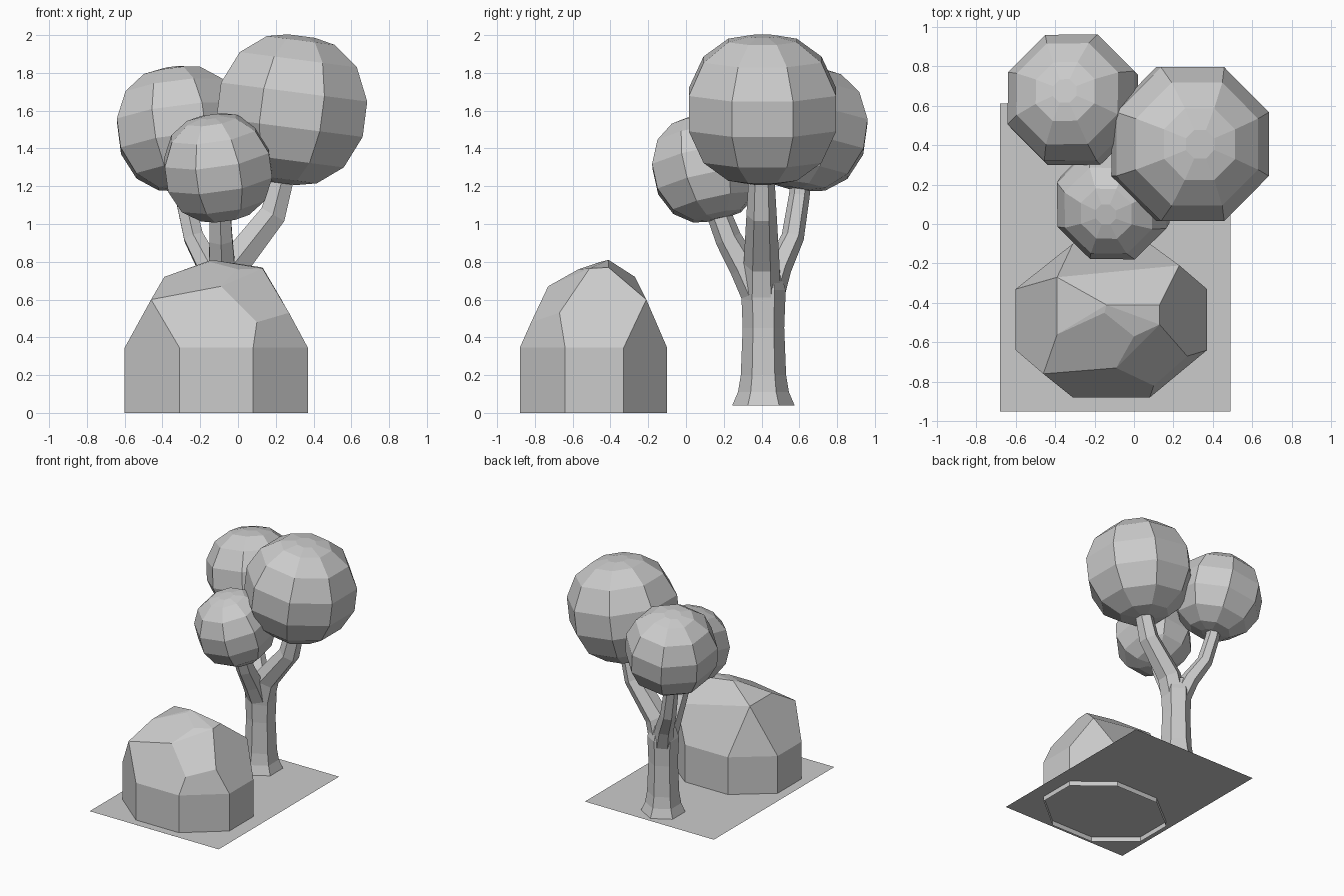
import bpy
import bmesh
from math import pi, cos, sin
from mathutils import Vector

cube = bpy.data.objects.get("Cube")
if cube:
    bpy.data.objects.remove(cube, do_unlink=True)

GREY = (0.6, 0.6, 0.6, 1.0)
grey = bpy.data.materials.new("plain_grey")
grey.use_nodes = True
grey.diffuse_color = GREY
grey.node_tree.nodes["Principled BSDF"].inputs["Base Color"].default_value = GREY


def finish(name, bm):
    """Turn a bmesh into a flat shaded object."""
    mesh = bpy.data.meshes.new(name)
    bm.to_mesh(mesh)
    bm.free()
    mesh.materials.append(grey)
    obj = bpy.data.objects.new(name, mesh)
    bpy.context.collection.objects.link(obj)
    return obj


def loft(name, path, radii, sides, phase, axis=None):
    """Closed tube through rings along a path; a fixed axis keeps rings parallel."""
    bm = bmesh.new()
    path = [Vector(p) for p in path]
    rings = []
    for i, (p, r) in enumerate(zip(path, radii)):
        ahead = path[min(i + 1, len(path) - 1)] - path[max(i - 1, 0)]
        turn = Vector((0, 0, 1)).rotation_difference(axis or ahead)
        angles = [phase + 2 * pi * k / sides for k in range(sides)]
        rings.append([bm.verts.new(p + turn @ Vector((r * cos(a), r * sin(a), 0)))
                      for a in angles])
    for low, high in zip(rings, rings[1:]):
        for k in range(sides):
            n = (k + 1) % sides
            bm.faces.new((low[k], low[n], high[n], high[k]))
    bm.faces.new(rings[0][::-1])
    bm.faces.new(rings[-1])
    return finish(name, bm)


def crown(name, centre, size, lean):
    """Faceted ball of leaves whose pole leans outward."""
    axis = Vector((lean[0], lean[1], 1)).normalized()
    upper = [(1.075, 0.24), (0.86, 0.68), (0.5, 0.94), (0.2, 1.0)]
    profile = [(r, -h) for r, h in reversed(upper)] + upper
    path = [Vector(centre) + axis * h * size for r, h in profile]
    return loft(name, path, [r * size for r, h in profile], 8, pi / 8, axis)


# Ground sheet
bm = bmesh.new()
bm.faces.new([bm.verts.new((x, y, 0.04)) for x, y in
              ((-0.68, -0.95), (0.49, -0.95), (0.49, 0.61), (-0.68, 0.61))])
finish("ground_sheet", bm)

# Boulder: upright octagonal wall with a chiselled top, open underneath
wall = [(-0.6, -0.33), (-0.6, -0.64), (-0.31, -0.88), (0.08, -0.88),
        (0.37, -0.64), (0.37, -0.33), (0.08, -0.1), (-0.31, -0.1)]
peaks = [(-0.46, -0.76, 0.6), (-0.09, -0.73, 0.67), (0.1, -0.82, 0.48),
         (0.27, -0.67, 0.53), (0, -0.57, 0.76), (0.13, -0.51, 0.765),
         (0.13, -0.41, 0.77), (-0.15, -0.45, 0.8), (-0.14, -0.41, 0.81),
         (-0.39, -0.27, 0.72), (-0.39, -0.56, 0.72), (0.23, -0.21, 0.6)]
bm = bmesh.new()
for p in [(x, y, z) for x, y in wall for z in (0, 0.345)] + peaks:
    bm.verts.new(p)
bmesh.ops.convex_hull(bm, input=bm.verts)
bmesh.ops.dissolve_limit(bm, angle_limit=0.06, verts=bm.verts, edges=bm.edges)
bmesh.ops.recalc_face_normals(bm, faces=bm.faces)
bmesh.ops.delete(bm, geom=[f for f in bm.faces if f.normal.z < -0.9],
                 context="FACES_ONLY")
finish("boulder", bm)

# Trunk with flared foot
heights = (0.04, 0.11, 0.2, 0.45, 0.65, 0.76)
loft("trunk", [(-0.08, 0.41, z) for z in heights],
     (0.165, 0.135, 0.12, 0.11, 0.118, 0.085), 6, pi / 2, Vector((0, 0, 1)))

# Branches
loft("left_branch", [(-0.07, 0.4, 0.6), (-0.02, 0.4, 0.79), (0.185, 0.4, 1.05),
                     (0.23, 0.4, 1.22), (0.26, 0.4, 1.4)],
     (0.1, 0.095, 0.08, 0.07, 0.06), 6, pi / 2)
loft("back_branch", [(-0.1, 0.44, 0.62), (-0.15, 0.49, 0.77), (-0.235, 0.565, 0.93),
                     (-0.285, 0.6, 1.15), (-0.3, 0.62, 1.35)],
     (0.08, 0.07, 0.06, 0.055, 0.05), 6, pi / 2)
loft("front_branch", [(-0.08, 0.38, 0.62), (-0.085, 0.31, 0.77), (-0.09, 0.225, 0.92),
                      (-0.095, 0.175, 1.05), (-0.1, 0.13, 1.2)],
     (0.085, 0.08, 0.07, 0.065, 0.06), 6, pi / 2)

# Crowns
crown("left_crown", (0.285, 0.405, 1.605), 0.393, (0.13, 0))
crown("back_crown", (-0.31, 0.63, 1.505), 0.325, (-0.13, 0.14))
crown("front_crown", (-0.105, 0.108, 1.297), 0.28, (-0.14, -0.22))
